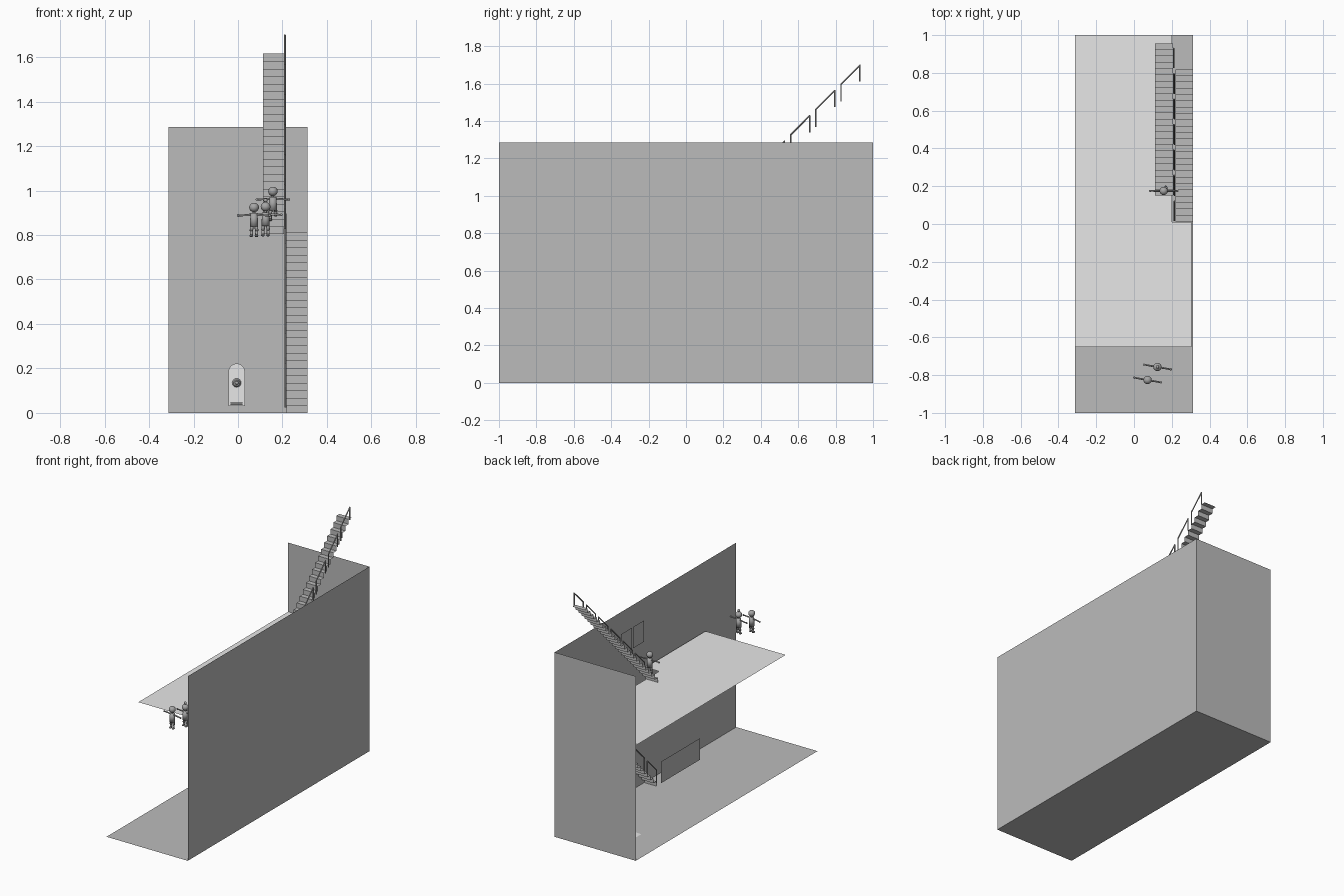
import bpy, bmesh, math
from mathutils import Vector, Matrix

if "Cube" in bpy.data.objects:
    bpy.data.objects.remove(bpy.data.objects["Cube"])

def mat(name, v):
    m = bpy.data.materials.new(name)
    m.diffuse_color = (v, v, v, 1)
    m.use_nodes = True
    m.node_tree.nodes["Principled BSDF"].inputs["Base Color"].default_value = m.diffuse_color
    return m

GREY = mat("mid grey", 0.5)
LIGHT = mat("light grey", 0.8)
DARK = mat("dark grey", 0.38)

def finish(name, bm, material, smooth=False):
    me = bpy.data.meshes.new(name)
    bm.to_mesh(me)
    bm.free()
    me.materials.append(material)
    ob = bpy.data.objects.new(name, me)
    bpy.context.collection.objects.link(ob)
    if smooth:
        for p in me.polygons:
            p.use_smooth = True
    return ob

def sheet(name, pts, material):
    """One flat polygon"""
    bm = bmesh.new()
    bm.faces.new([bm.verts.new(p) for p in pts])
    return finish(name, bm, material)

def tube(bm, a, b, r, r2=None, seg=8):
    """Capped cylinder between two points"""
    a, b = Vector(a), Vector(b)
    d = b - a
    M = Matrix.Translation((a + b) / 2) @ d.to_track_quat('Z', 'Y').to_matrix().to_4x4()
    bmesh.ops.create_cone(bm, cap_ends=True, segments=seg, radius1=r,
                          radius2=r if r2 is None else r2, depth=d.length, matrix=M)

def ball(bm, c, r, scale=(1, 1, 1)):
    M = Matrix.Translation(c) @ Matrix.Diagonal((*scale, 1))
    bmesh.ops.create_uvsphere(bm, u_segments=14, v_segments=10, radius=r, matrix=M)

X, Y, H, F = 0.313, 1.0, 1.285, 0.804

# room shell
sheet("ground_floor", [(-X, -Y, 0), (X, -Y, 0), (X, Y, 0), (-X, Y, 0)], GREY)
sheet("back_wall", [(-X, Y, 0), (X, Y, 0), (X, Y, H), (-X, Y, H)], GREY)
sheet("right_wall", [(X, -Y, 0), (X, Y, 0), (X, Y, H), (X, -Y, H)], GREY)
# upper floor with the stairwell cut out of its corner
sheet("upper_floor", [(-X, -0.65, F), (0.305, -0.65, F), (0.305, 0.01, F),
                      (0.2, 0.01, F), (0.2, Y, F), (-X, Y, F)], LIGHT)

# stairs: folded sheet of risers and treads, with rail sections every four steps
N, RUN, RISE = 24, 0.0336, 0.0338

def stairs(name, x0, x1, y, z, rail_x):
    prof = [(y, z)]
    for i in range(N):
        prof += [(y + i * RUN, z + (i + 1) * RISE), (y + (i + 1) * RUN, z + (i + 1) * RISE)]
    bm = bmesh.new()
    rows = [(bm.verts.new((x0, py, pz)), bm.verts.new((x1, py, pz))) for py, pz in prof]
    for (a, b), (c, d) in zip(rows, rows[1:]):
        bm.faces.new((a, b, d, c))
    finish(name, bm, GREY)
    bm = bmesh.new()
    for k in range(N // 4):
        ya, za = y + (4 * k + 0.2) * RUN, z + (4 * k + 1) * RISE
        yb, zb = ya + 3 * RUN, za + 3 * RISE
        pts = [(rail_x, ya, za - 0.01), (rail_x, ya, za + 0.083),
               (rail_x, yb, zb + 0.083), (rail_x, yb, zb - 0.005)]
        for p, q in zip(pts, pts[1:]):
            tube(bm, p, q, 0.004)
        for p in pts[1:3]:
            ball(bm, p, 0.004)
    finish(name + "_rail", bm, DARK)

stairs("lower_stairs", 0.219, 0.312, 0.012, 0, 0.214)
stairs("upper_stairs", 0.112, 0.206, 0.15, F, 0.211)

# hanging panels, seen edge-on from the front
def panel(name, x, y0, y1, z0, z1):
    sheet(name, [(x, y0, z0), (x, y0, z1), (x, y1, z1), (x, y1, z0)], GREY)

panel("lower_panel", 0.092, -0.285, 0.146, 0.105, 0.255)
panel("upper_panel_1", 0.261, 0.088, 0.21, 1.025, 1.173)
panel("upper_panel_2", 0.261, 0.22, 0.343, 1.025, 1.173)

# arched door with a round boss and a sill
cx, r, top = -0.006, 0.037, 0.222
arch = [(cx - r, 0.03), (cx + r, 0.03)]
arch += [(cx + r * math.cos(t), top - r + r * math.sin(t))
         for t in [math.pi * i / 12 for i in range(13)]]
bm = bmesh.new()
face = bm.faces.new([bm.verts.new((px, 0.985, pz)) for px, pz in arch])
ext = bmesh.ops.extrude_face_region(bm, geom=[face])
bmesh.ops.translate(bm, vec=(0, 0.012, 0),
                    verts=[g for g in ext["geom"] if isinstance(g, bmesh.types.BMVert)])
bmesh.ops.recalc_face_normals(bm, faces=bm.faces)
finish("arched_door", bm, LIGHT)
bm = bmesh.new()
tube(bm, (cx, 0.985, 0.135), (cx, 0.975, 0.135), 0.02, 0.014, 16)
ball(bm, (cx, 0.972, 0.135), 0.009)
finish("door_boss", bm, DARK)
bm = bmesh.new()
tube(bm, (cx - 0.027, 0.982, 0.042), (cx + 0.027, 0.982, 0.042), 0.004)
finish("door_sill", bm, LIGHT)
sheet("door_mat", [(-0.118, 0.66, 0.004), (0.1, 0.66, 0.004),
                   (0.1, 0.8, 0.004), (-0.118, 0.8, 0.004)], LIGHT)

# small figures with spread arms
def figure(name, x, y, z, turn, bun=False, climbing=False):
    bm = bmesh.new()
    ball(bm, (0, 0, 0.134), 0.022, (1, 1, 0.95))
    tube(bm, (0, 0, 0.1), (0, 0, 0.118), 0.006)
    tube(bm, (0, 0, 0.048), (0, 0, 0.108), 0.019, 0.016, 12)
    for s in (-1, 1):
        lift = 0.02 if climbing and s > 0 else 0
        knee = (s * 0.012, 0.02 if lift else 0, 0.028 + lift)
        tube(bm, (s * 0.01, 0, 0.055), knee, 0.008)
        tube(bm, knee, (s * 0.012, knee[1], 0.004 + lift), 0.007)
        ball(bm, (s * 0.012, knee[1] - 0.004, 0.006 + lift), 0.008, (1, 1.5, 0.7))
        tube(bm, (s * 0.012, 0, 0.1), (s * 0.07, 0, 0.098), 0.005, 0.004)
        ball(bm, (s * 0.072, 0, 0.098), 0.006)
    if bun:
        ball(bm, (0, 0, 0.163), 0.009)
    bmesh.ops.transform(bm, verts=bm.verts, matrix=Matrix.Translation((x, y, z))
                        @ Matrix.Rotation(math.radians(turn), 4, 'Z'))
    finish(name, bm, DARK, True)

figure("left_figure", 0.072, -0.826, 0.79, -10)
figure("right_figure", 0.124, -0.757, 0.793, -10, bun=True)
figure("climbing_figure", 0.157, 0.175, 0.862, 0, climbing=True)
